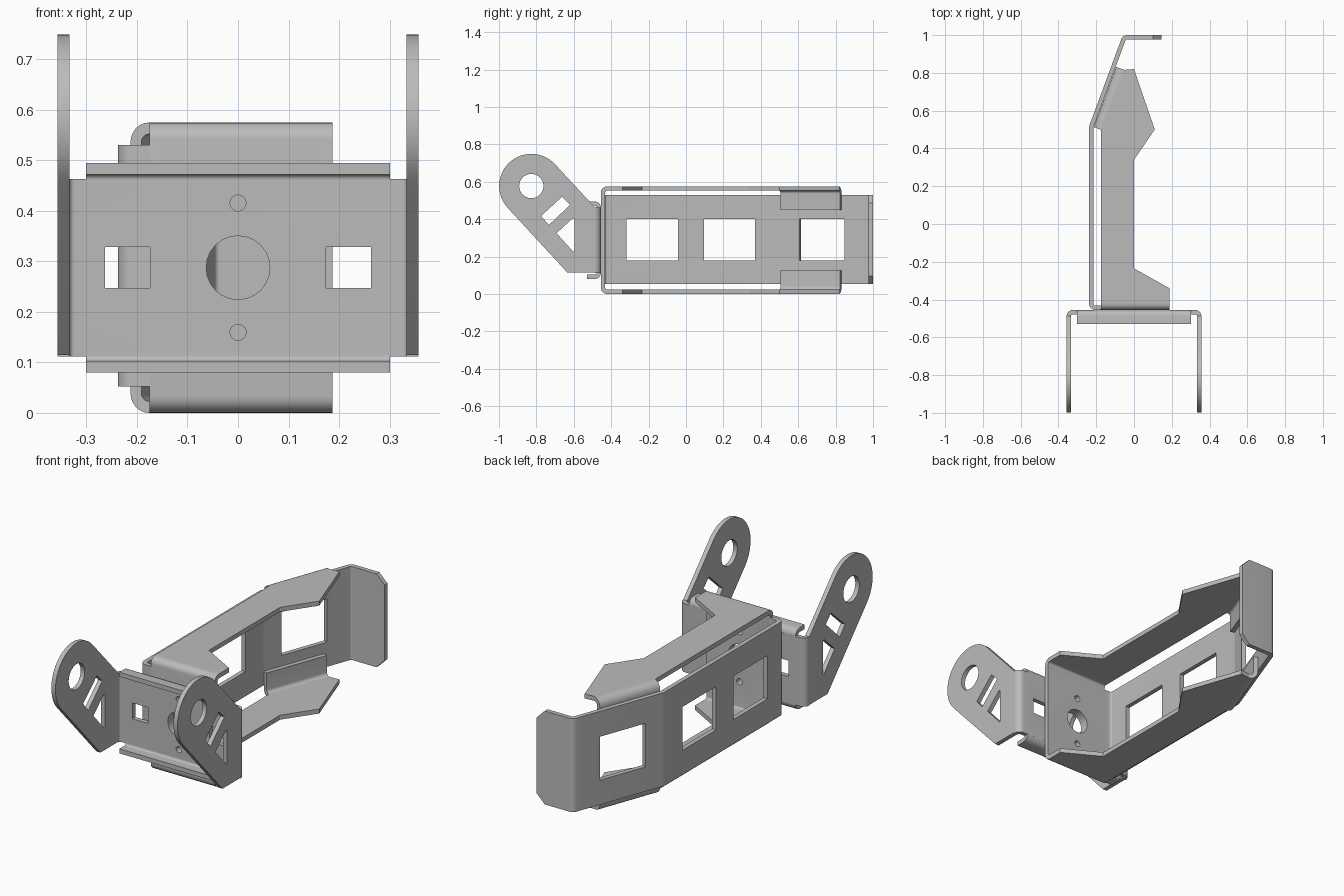
import bpy, bmesh, math
from mathutils import Vector, Matrix

if "Cube" in bpy.data.objects:
    bpy.data.objects.remove(bpy.data.objects["Cube"], do_unlink=True)

steel = bpy.data.materials.new("grey_steel")
steel.use_nodes = True
steel.diffuse_color = (0.5, 0.5, 0.5, 1)
steel.node_tree.nodes["Principled BSDF"].inputs["Base Color"].default_value = (0.5, 0.5, 0.5, 1)

T = 0.023          # sheet thickness
H = T / 2
MID = 0.2875       # mid height
X, Y, Z = Vector((1, 0, 0)), Vector((0, 1, 0)), Vector((0, 0, 1))
SLANT = Vector((0.347, 0.938, 0)).normalized()
INWARD = Vector((SLANT.y, -SLANT.x, 0))
SLANT_START = Vector((-0.213, 0.513, 0))


def frame(u, v, w, origin=Vector()):
    m = Matrix((u, v, w)).transposed().to_4x4()
    m.translation = origin
    return m


PLAN = frame(X, Y, Z)      # outline in x, y
SIDE = frame(Y, Z, X)      # outline in y, z
FRONT = frame(X, Z, Y)     # outline in x, z


def prism(name, outline, fr, d0, d1):
    """Extrude an outline between two depths of a frame."""
    bm = bmesh.new()
    low = [bm.verts.new(fr @ Vector((a, b, d0))) for a, b in outline]
    high = [bm.verts.new(fr @ Vector((a, b, d1))) for a, b in outline]
    bm.faces.new(low)
    bm.faces.new(high[::-1])
    for i in range(len(low)):
        j = (i + 1) % len(low)
        bm.faces.new((low[i], high[i], high[j], low[j]))
    bmesh.ops.recalc_face_normals(bm, faces=bm.faces)
    mesh = bpy.data.meshes.new(name)
    bm.to_mesh(mesh)
    bm.free()
    mesh.materials.append(steel)
    ob = bpy.data.objects.new(name, mesh)
    bpy.context.collection.objects.link(ob)
    return ob


def bent(path, r=0.022, steps=6):
    """Outline of a sheet of constant thickness following a filleted path."""
    pts = [Vector(p) for p in path]
    left, right = [], []

    def add(p, n):
        left.append(p + n * H)
        right.append(p - n * H)

    for i, p in enumerate(pts):
        a = (p - pts[i - 1]).normalized() if i else None
        b = (pts[i + 1] - p).normalized() if i < len(pts) - 1 else None
        if a is None or b is None:
            d = a or b
            add(p, Vector((-d.y, d.x)))
            continue
        turn = math.atan2(a.x * b.y - a.y * b.x, a.dot(b))
        s = math.copysign(1, turn)
        na = Vector((-a.y, a.x))
        centre = p - a * r * math.tan(abs(turn) / 2) + na * r * s
        for k in range(steps + 1):
            n = Matrix.Rotation(turn * k / steps, 2) @ na
            add(centre - n * r * s, n)
    return left + right[::-1]


def circle(a, b, r, n=24):
    return [(a + r * math.cos(2 * math.pi * k / n), b + r * math.sin(2 * math.pi * k / n)) for k in range(n)]


def rect(a0, a1, b0, b1):
    return [(a0, b0), (a1, b0), (a1, b1), (a0, b1)]


def cut(ob, outline, fr, d0, d1):
    cutter = prism("cutter", outline, fr, d0, d1)
    mod = ob.modifiers.new("hole", 'BOOLEAN')
    mod.operation = 'DIFFERENCE'
    mod.solver = 'EXACT'
    mod.object = cutter
    bpy.context.view_layer.objects.active = ob
    bpy.ops.object.modifier_apply(modifier=mod.name)
    bpy.data.objects.remove(cutter, do_unlink=True)


def flip(outline):
    return [(a, 2 * MID - b) for a, b in outline]


parts = []

# Front bracket: plate with both side bends
plate_y, ear_x = -0.455 - H, 0.357 - H
bracket = prism("bracket_plate", bent([(-ear_x, -0.49), (-ear_x, plate_y), (ear_x, plate_y), (ear_x, -0.49)]),
                PLAN, 0.112, 0.463)
parts.append(bracket)
for x0 in (-0.263, 0.174):
    cut(bracket, rect(x0, x0 + 0.089, 0.247, 0.328), FRONT, -0.6, -0.44)

# Arm front wall with top and bottom bends
wall_y, top_z = -0.455 + H, 0.575 - H
wall = prism("arm_front_wall", bent([(-0.4, top_z), (wall_y, top_z), (wall_y, H), (-0.4, H)]), SIDE, -0.175, 0.187)
parts.append(wall)

# Shared bolt holes through bracket and wall
for ob in (bracket, wall):
    cut(ob, circle(0, MID, 0.063), FRONT, -0.6, -0.3)
    for dz in (-0.128, 0.128):
        cut(ob, circle(0, MID + dz, 0.016, 16), FRONT, -0.6, -0.3)

# Bracket ears with pivot hole, slot and triangular opening
cy, cz, r = -0.827, 0.577, 0.172
arc = [math.radians(43 + 180 * k / 24) for k in range(25)]
ear = [(cy + r * math.cos(t), cz + r * math.sin(t)) for t in arc]
ear += [(-0.635, 0.115), (-0.487, 0.115), (-0.487, 0.463)]
slot = [(-0.775, 0.417), (-0.733, 0.369), (-0.62, 0.476), (-0.663, 0.519)]
triangle = [(-0.692, 0.325), (-0.602, 0.225), (-0.597, 0.228), (-0.597, 0.402), (-0.606, 0.404)]
for side, s in (("left", 1), ("right", -1)):
    ob = prism(side + "_ear", ear, SIDE, s * (ear_x - H), s * (ear_x + H))
    for hole in (circle(cy, cz, 0.065, 28), slot, triangle):
        cut(ob, hole, SIDE, s * 0.3, s * 0.4)
    parts.append(ob)

# Arm side web: wraps from the front wall, bends inward and ends in a lip
web_x = -0.238 + H
web = prism("arm_web", bent([(-0.17, wall_y), (web_x, wall_y), (web_x, 0.515), (-0.0515, 1 - H), (0.145, 1 - H)]),
            PLAN, 0.052, 0.53)
parts.append(web)
for y0, y1 in ((-0.318, -0.043), (0.096, 0.369)):
    cut(web, rect(y0, y1, 0.178, 0.4), SIDE, -0.3, -0.18)
cut(web, rect(0.1, 0.357, 0.178, 0.4), frame(SLANT, Z, INWARD, SLANT_START), -0.06, 0.04)
for z, s in ((0.53, 1), (0.052, -1)):
    cut(web, [(0.145, z - s * 0.045), (0.1, z), (0.175, z + s * 0.03)], FRONT, 0.95, 1.05)

# Top and bottom rows: bracket lips, arm flanges and the flaps beside the web
flange = [(-0.175, -0.405), (0.187, -0.405), (0.187, -0.34), (0, -0.235), (0, 0.34), (0.11, 0.5),
          (0, 0.82), (-0.053, 0.816), (-0.166, 0.496), (-0.175, 0.5)]
lip = bent([(plate_y, 0.455), (plate_y, 0.495 - H), (-0.53, 0.495 - H)])
flap = bent([(0.052, top_z), (H, top_z), (H, 0.45)], r=0.028)
flap_frame = frame(INWARD, Z, SLANT, SLANT_START)
for level, shape, z in (("top", list, top_z), ("bottom", flip, H)):
    parts.append(prism(level + "_bracket_lip", shape(lip), SIDE, -0.301, 0.301))
    parts.append(prism(level + "_arm_flange", flange, PLAN, z - H, z + H))
    parts.append(prism(level + "_arm_flap", shape(flap), flap_frame, 0, 0.34))

# Smooth bends, sharp sheet edges
bpy.ops.object.select_all(action='DESELECT')
for ob in parts:
    ob.select_set(True)
bpy.context.view_layer.objects.active = parts[0]
bpy.ops.object.shade_smooth_by_angle(angle=math.radians(30))
